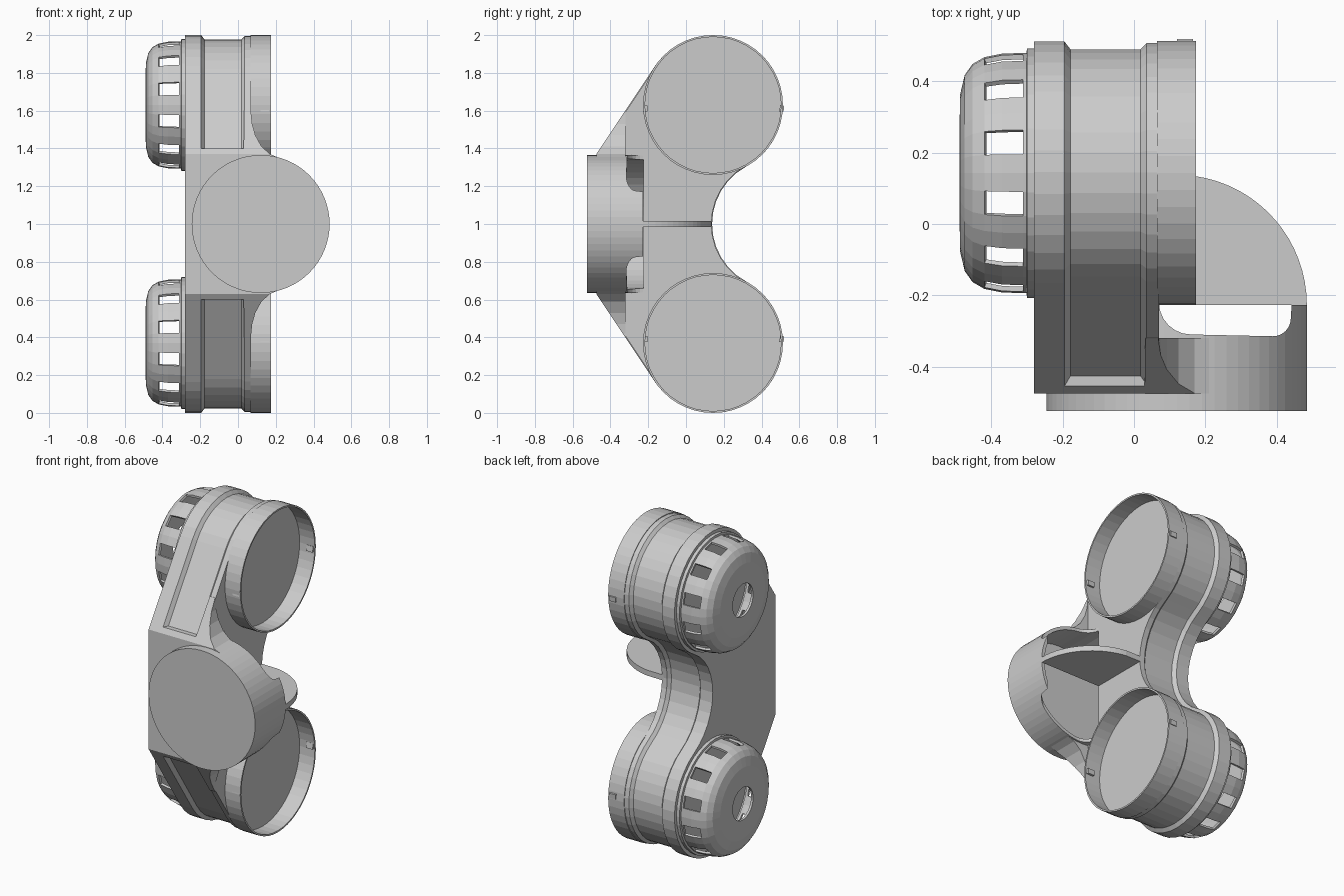
import bpy, bmesh
from math import sin, cos, pi, radians, atan2, acos, hypot

if "Cube" in bpy.data.objects:
    bpy.data.objects.remove(bpy.data.objects["Cube"])

CY, CZ = 0.143, 1.63          # axis of the upper barrel; lower one mirrors about z = 1
DX, DZ, DR = 0.12, 1.0, 0.365  # axis and radius of the front port


def loft(name, sections, loop=False):
    """Skin a list of equal-length closed sections; cap the ends or join them up."""
    bm = bmesh.new()
    rows = [[bm.verts.new(p) for p in s] for s in sections]
    n = len(rows[0])
    pairs = list(zip(rows, rows[1:])) + ([(rows[-1], rows[0])] if loop else [])
    for a, b in pairs:
        for i in range(n):
            j = (i + 1) % n
            bm.faces.new((a[i], a[j], b[j], b[i]))
    if not loop:
        bm.faces.new(rows[0])
        bm.faces.new(rows[-1])
    bmesh.ops.recalc_face_normals(bm, faces=bm.faces)
    return finish(name, bm)


def finish(name, bm):
    me = bpy.data.meshes.new(name)
    bm.to_mesh(me)
    bm.free()
    ob = bpy.data.objects.new(name, me)
    bpy.context.collection.objects.link(ob)
    return ob


def prism(name, pts, axis, a, b):
    place = {'x': lambda t, u, v: (t, u, v),
             'y': lambda t, u, v: (u, t, v),
             'z': lambda t, u, v: (u, v, t)}[axis]
    return loft(name, [[place(t, u, v) for u, v in pts] for t in (a, b)])


def arc(cu, cv, r, a0, a1, n):
    return [(cu + r * cos(a0 + (a1 - a0) * i / n), cv + r * sin(a0 + (a1 - a0) * i / n))
            for i in range(n + 1)]


def circle(cu, cv, r, n=48):
    return arc(cu, cv, r, 0, 2 * pi, n)[:-1]


def boolean(ob, cutter, op='DIFFERENCE'):
    m = ob.modifiers.new('cut', 'BOOLEAN')
    m.object, m.operation, m.solver = cutter, op, 'EXACT'
    apply(ob)
    bpy.data.objects.remove(cutter)


def apply(ob):
    bpy.context.view_layer.objects.active = ob
    for m in list(ob.modifiers):
        bpy.ops.object.modifier_apply(modifier=m.name)


def outline(d):
    """Side outline (y, z) of the twin-barrel body, offset outward by d."""
    r, big = 0.37 + d, 0.347 - d
    cy2 = CY + 0.342
    py, pz = -0.475 - d, 1.37 + d / 2
    ang = atan2(pz - CZ, py - CY) + 2 * pi
    tangent = ang - acos(r / hypot(py - CY, pz - CZ))
    up = arc(cy2, 1, big, pi, atan2(0.63, -0.342), 6)
    up += arc(CY, CZ, r, atan2(-0.63, 0.342), tangent, 22)[1:]
    up.append((py, pz))
    return up + [(y, 2 - z) for y, z in reversed(up[1:])]


def cavity():
    return prism('port_cavity', circle(DX, DZ, 0.345), 'y', -0.507, -0.226)


# main body with a shallow groove running round its edge
stations = [(-0.28, 0), (-0.195, 0), (-0.178, -0.022),
            (0.018, -0.022), (0.035, -0.004), (0.07, -0.004)]
body = loft('body', [[(x, y, z) for y, z in outline(d)] for x, d in stations])
boolean(body, cavity())

# front fairing that blends the sloping body walls into the port
half = [(-0.279, 1.4), (0.03, 1.4), (0.032, 1.6), (0.068, 1.6), (0.075, 1.53),
        (0.092, 1.47), (0.125, 1.41), (0.17, 1.37), (0.23, 1.345)]
fairing = prism('fairing', half + [(x, 2 - z) for x, z in reversed(half)], 'y', -0.6, -0.32)
boolean(fairing, prism('fairing_bounds', outline(0), 'x', -0.4, 0.4), 'INTERSECT')
boolean(fairing, cavity())

# front port: hollow drum with side windows
port = prism('front_port', circle(DX, DZ, DR, 64), 'y', -0.525, -0.227)
boolean(port, cavity())
slot = (arc(0.16, -0.22, 0.09, pi, 1.5 * pi, 6) + arc(0.39, -0.265, 0.05, 1.5 * pi, 2 * pi, 6)
        + [(0.45, -0.1), (0.07, -0.1)])
boolean(port, prism('window_cutter', slot, 'z', 0.4, 1.6))

# horizontal quarter-round divider plate
plate = [(0.06, -0.227)] + arc(DX, -0.227, DR, 0, radians(82), 16) + [(0.06, 0.136)]
prism('divider_plate', plate, 'z', 0.983, 1.017)

# vent cap shell profile (x, radius), from lip to central hole
CAP = [(-0.275, 0.35), (-0.30, 0.35), (-0.302, 0.337), (-0.312, 0.337), (-0.37, 0.335),
       (-0.42, 0.325), (-0.453, 0.306), (-0.475, 0.275), (-0.488, 0.22), (-0.49, 0.1)]
ANGLES = [radians(30 * k + a) for k in range(12) for a in (0, 9, 21)]


def vent_cap(name, cz):
    bm = bmesh.new()
    cols = [[bm.verts.new((x, CY + r * cos(a), cz + r * sin(a))) for x, r in CAP]
            for a in ANGLES]
    for i, a in enumerate(cols):
        b = cols[(i + 1) % len(cols)]
        for k in range(len(CAP) - 1):
            if i % 3 == 1 and k in (3, 4):   # ventilation slots
                continue
            bm.faces.new((a[k], a[k + 1], b[k + 1], b[k]))
    bmesh.ops.recalc_face_normals(bm, faces=bm.faces)
    if sum(f.normal.x * (f.calc_center_median().x + 0.28) for f in bm.faces) < 0:
        bmesh.ops.reverse_faces(bm, faces=bm.faces)
    ob = finish(name, bm)
    m = ob.modifiers.new('shell', 'SOLIDIFY')
    m.thickness, m.offset = 0.014, -1
    apply(ob)


for label, cz, s in (('upper', CZ, 1), ('lower', 2 - CZ, -1)):
    vent_cap(label + '_vent_cap', cz)
    # thin open collar on the other end of the barrel
    ring = [(0.065, 0.37), (0.174, 0.37), (0.174, 0.36), (0.065, 0.36)]
    loft(label + '_collar',
         [[(x, CY + r * cos(a), cz + r * sin(a)) for x, r in ring]
          for a in [2 * pi * i / 48 for i in range(48)]], loop=True)
    # small locking tabs on the collar
    for side, y in (('back', CY + 0.362), ('front', CY - 0.358)):
        z = cz - 0.02 * s
        tab = [(y - 0.012, z - 0.015), (y + 0.012, z - 0.015),
               (y + 0.014, z + 0.015), (y - 0.006, z + 0.02)]
        prism(label + '_' + side + '_tab', tab, 'x', 0.12, 0.165)
